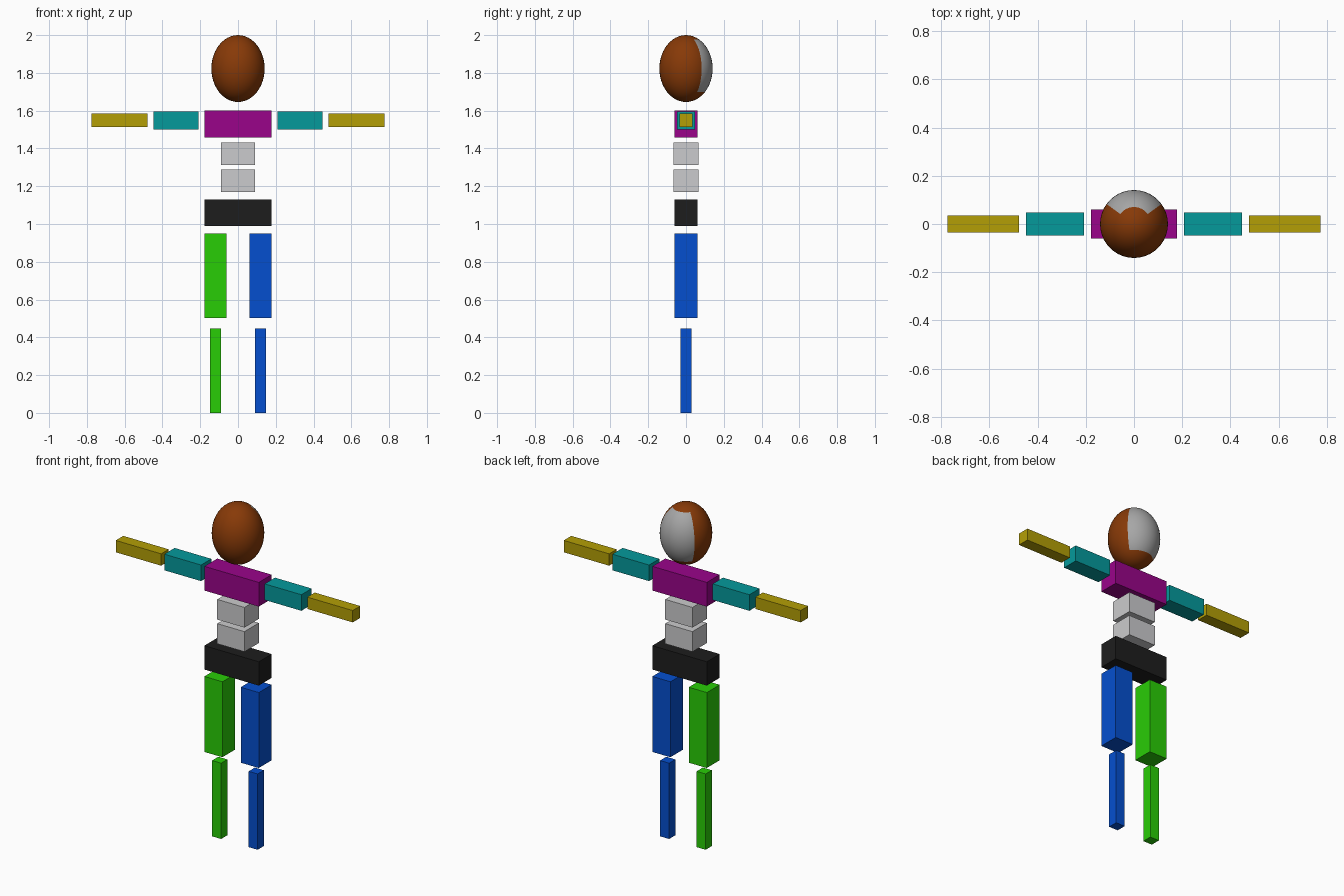
import bpy
import math
from mathutils import Matrix

if "Cube" in bpy.data.objects:
    bpy.data.objects.remove(bpy.data.objects["Cube"])


def material(name, r, g, b):
    """Flat colour given as 0-255 display values, stored as linear."""
    m = bpy.data.materials.new(name)
    m.diffuse_color = [(c / 255) ** 2.2 for c in (r, g, b)] + [1]
    m.use_nodes = True
    m.node_tree.nodes["Principled BSDF"].inputs["Base Color"].default_value = m.diffuse_color
    return m


BROWN = material("brown", 134, 60, 16)
GREY = material("mid grey", 165, 165, 165)
MAGENTA = material("magenta", 152, 12, 136)
TEAL = material("teal", 13, 152, 154)
YELLOW = material("mustard yellow", 178, 157, 14)
LIGHT = material("light grey", 202, 202, 204)
BLACK = material("black", 35, 35, 35)
GREEN = material("green", 45, 204, 15)
BLUE = material("blue", 13, 80, 206)


def block(name, x, y, z, mat):
    """Box spanning the x range and z range, with half depth y."""
    bpy.ops.mesh.primitive_cube_add(size=1)
    ob = bpy.context.object
    ob.name = name
    size = (x[1] - x[0], 2 * y, z[1] - z[0])
    mid = (sum(x) / 2, 0, sum(z) / 2)
    ob.data.transform(Matrix.Translation(mid) @ Matrix.Diagonal((*size, 1)))
    ob.data.materials.append(mat)


# torso
block("shoulders", (-0.178, 0.178), 0.06, (1.457, 1.6), MAGENTA)
block("chest", (-0.089, 0.089), 0.067, (1.312, 1.431), LIGHT)
block("waist", (-0.089, 0.089), 0.067, (1.169, 1.288), LIGHT)
block("hips", (-0.178, 0.178), 0.06, (0.99, 1.131), BLACK)

# limbs on both sides; each leg has its own colour
for side, s, leg in (("right", -1, GREEN), ("left", 1, BLUE)):
    def span(a, b):
        return sorted((s * a, s * b))
    block(side + "_upper_arm", span(0.208, 0.448), 0.048, (1.5, 1.595), TEAL)
    block(side + "_forearm", span(0.478, 0.775), 0.035, (1.514, 1.584), YELLOW)
    block(side + "_thigh", span(0.06, 0.178), 0.06, (0.503, 0.949), leg)
    block(side + "_shin", span(0.09, 0.149), 0.029, (0, 0.448), leg)

# egg-shaped head with a grey patch on the back
bpy.ops.mesh.primitive_uv_sphere_add(segments=40, ring_count=24, radius=1)
head = bpy.context.object
head.name = "head"
head.data.materials.append(BROWN)
head.data.materials.append(GREY)
for p in head.data.polygons:
    c = p.center.normalized()
    azimuth = math.degrees(math.atan2(c.y, c.x))
    polar = math.degrees(math.acos(c.z))
    p.material_index = int(36 < azimuth < 144 and 30 < polar < 135)
head.data.transform(Matrix.Translation((0, 0, 1.823)) @ Matrix.Diagonal((0.141, 0.141, 0.177, 1)))
bpy.ops.object.shade_smooth()
